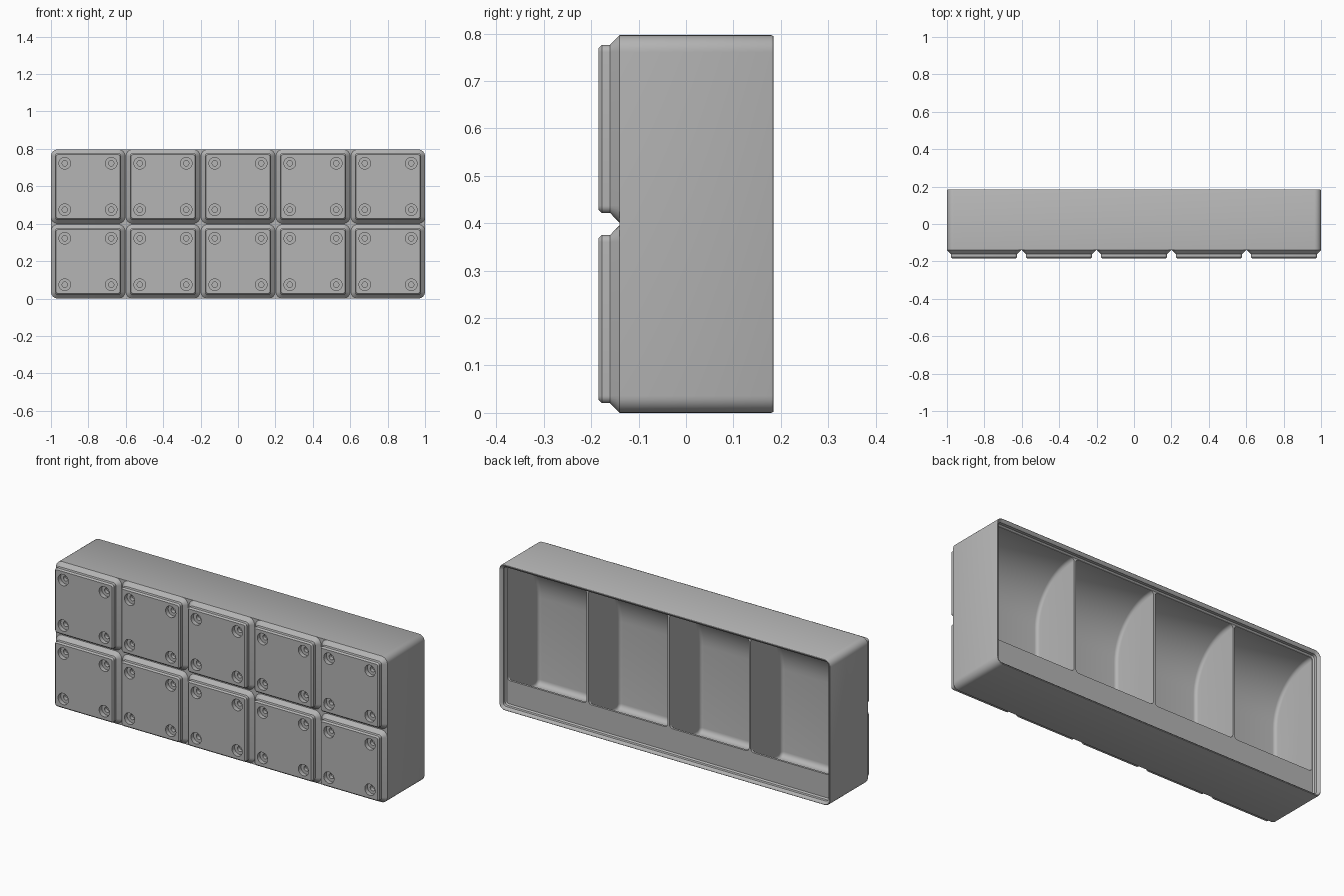
import bpy, bmesh, math
from mathutils import Vector

cube = bpy.data.objects.get("Cube")
if cube:
    bpy.data.objects.remove(cube, do_unlink=True)

PITCH = 0.401          # spacing of the feet
HALF_X, HALF_Z = 1.0, 0.3985
FRONT, SEAT, FLOOR, RIM, BACK = -0.185, -0.14, -0.12, 0.15, 0.185
CORNER = 0.036

grey = bpy.data.materials.new("plain grey")
grey.use_nodes = True
colour = (0.46, 0.46, 0.46, 1)
grey.diffuse_color = colour
grey.node_tree.nodes["Principled BSDF"].inputs["Base Color"].default_value = colour


def finish(name, bm):
    """Turn a bmesh into a grey object."""
    bmesh.ops.remove_doubles(bm, verts=bm.verts, dist=1e-5)
    bmesh.ops.recalc_face_normals(bm, faces=bm.faces)
    mesh = bpy.data.meshes.new(name)
    bm.to_mesh(mesh)
    bm.free()
    mesh.materials.append(grey)
    obj = bpy.data.objects.new(name, mesh)
    bpy.context.collection.objects.link(obj)
    return obj


def outline(cx, cz, hx, hz, r, y, steps=7):
    """Rounded rectangle in the xz plane."""
    pts = []
    for k, (sx, sz) in enumerate(((1, 1), (-1, 1), (-1, -1), (1, -1))):
        for i in range(steps + 1):
            a = math.pi / 2 * (k + i / steps)
            pts.append(Vector((cx + sx * (hx - r) + r * math.cos(a), y,
                               cz + sz * (hz - r) + r * math.sin(a))))
    return pts


def loft(name, rings):
    """Skin a row of outlines and cap both ends."""
    bm = bmesh.new()
    rows = [[bm.verts.new(p) for p in ring] for ring in rings]
    n = len(rows[0])
    for a, b in zip(rows, rows[1:]):
        for i in range(n):
            j = (i + 1) % n
            bm.faces.new((a[i], a[j], b[j], b[i]))
    bm.faces.new(rows[0])
    bm.faces.new(rows[-1])
    return finish(name, bm)


def cut(target, cutter):
    """Subtract the cutter and remove it."""
    mod = target.modifiers.new("cut", 'BOOLEAN')
    mod.operation = 'DIFFERENCE'
    mod.solver = 'EXACT'
    mod.object = cutter
    bpy.context.view_layer.objects.active = target
    bpy.ops.object.modifier_apply(modifier=mod.name)
    bpy.data.objects.remove(cutter, do_unlink=True)


def smooth(obj):
    bpy.ops.object.select_all(action='DESELECT')
    obj.select_set(True)
    bpy.context.view_layer.objects.active = obj
    bpy.ops.object.shade_smooth_by_angle(angle=math.radians(28))


# Bin body with the stepped stacking lip: (inset, y)
lip = [(0, SEAT), (0, 0.180), (0.002, 0.184), (0.004, BACK), (0.007, 0.184),
       (0.018, 0.173), (0.018, 0.157), (0.025, RIM)]
body = loft("bin_body", [outline(0, HALF_Z, HALF_X - i, HALF_Z - i, CORNER - i, y)
                         for i, y in lip])


# Compartments: scoop at the top, undercut label shelf at the bottom
def compartment(x0, x1):
    top, low, shelf, fillet = 0.77, 0.026, 0.152, 0.028
    r = RIM - FLOOR
    pts = [(0.25, top)]
    for i in range(17):
        a = math.pi / 2 * i / 16
        pts.append((RIM - r * math.sin(a), top - r + r * math.cos(a)))
    for i in range(7):
        a = math.pi / 2 * i / 6
        pts.append((FLOOR + fillet * (1 - math.sin(a + math.pi / 2 - a * 2 + a)) if i == 0 else
                    FLOOR + fillet * (1 - math.cos(a)), low + fillet * (1 - math.sin(a))))
    pts += [(RIM - 0.102, low), (RIM - 0.012, shelf), (0.25, shelf)]
    bm = bmesh.new()
    ends = [[bm.verts.new((x, y, z)) for y, z in pts] for x in (x0, x1)]
    caps = [bm.faces.new(e) for e in ends]
    for i in range(len(pts)):
        j = (i + 1) % len(pts)
        bm.faces.new((ends[0][i], ends[0][j], ends[1][j], ends[1][i]))
    bmesh.ops.recalc_face_normals(bm, faces=bm.faces)
    edges = [e for c in caps for e in c.edges]
    bmesh.ops.bevel(bm, geom=edges, offset=0.018, segments=5, profile=0.5,
                    affect='EDGES', clamp_overlap=False)
    return finish("compartment_cutter", bm)


WALL, INNER = 0.0115, 0.974
width = (2 * INNER - 3 * WALL) / 4
for k in range(4):
    left = -INNER + k * (width + WALL)
    cut(body, compartment(left, left + width))
smooth(body)

# One foot: (inset, corner radius, y)
steps = [(0.028, 0.0077, FRONT), (0.0205, 0.0153, FRONT + 0.0077),
         (0.0205, 0.0153, FRONT + 0.025), (0, CORNER, SEAT)]
half = 0.198
foot = loft("foot_1_1", [outline(0, 0, half - i, half - i, r, y) for i, r, y in steps])

# Stepped holes near the corners of the foot
for sx in (-1, 1):
    for sz in (-1, 1):
        rings = [(0.031, FRONT - 0.02), (0.031, FRONT + 0.023),
                 (0.0143, FRONT + 0.023), (0.0143, SEAT - 0.002)]
        cut(foot, loft("hole_cutter", [outline(sx * 0.124, sz * 0.124, r, r, r, y)
                                       for r, y in rings]))
smooth(foot)

# Repeat the foot over the front
for row in range(2):
    for col in range(5):
        part = foot
        if row or col:
            part = foot.copy()
            part.name = f"foot_{row + 1}_{col + 1}"
            bpy.context.collection.objects.link(part)
        part.location = ((col - 2) * PITCH, 0, HALF_Z + (row - 0.5) * PITCH)
